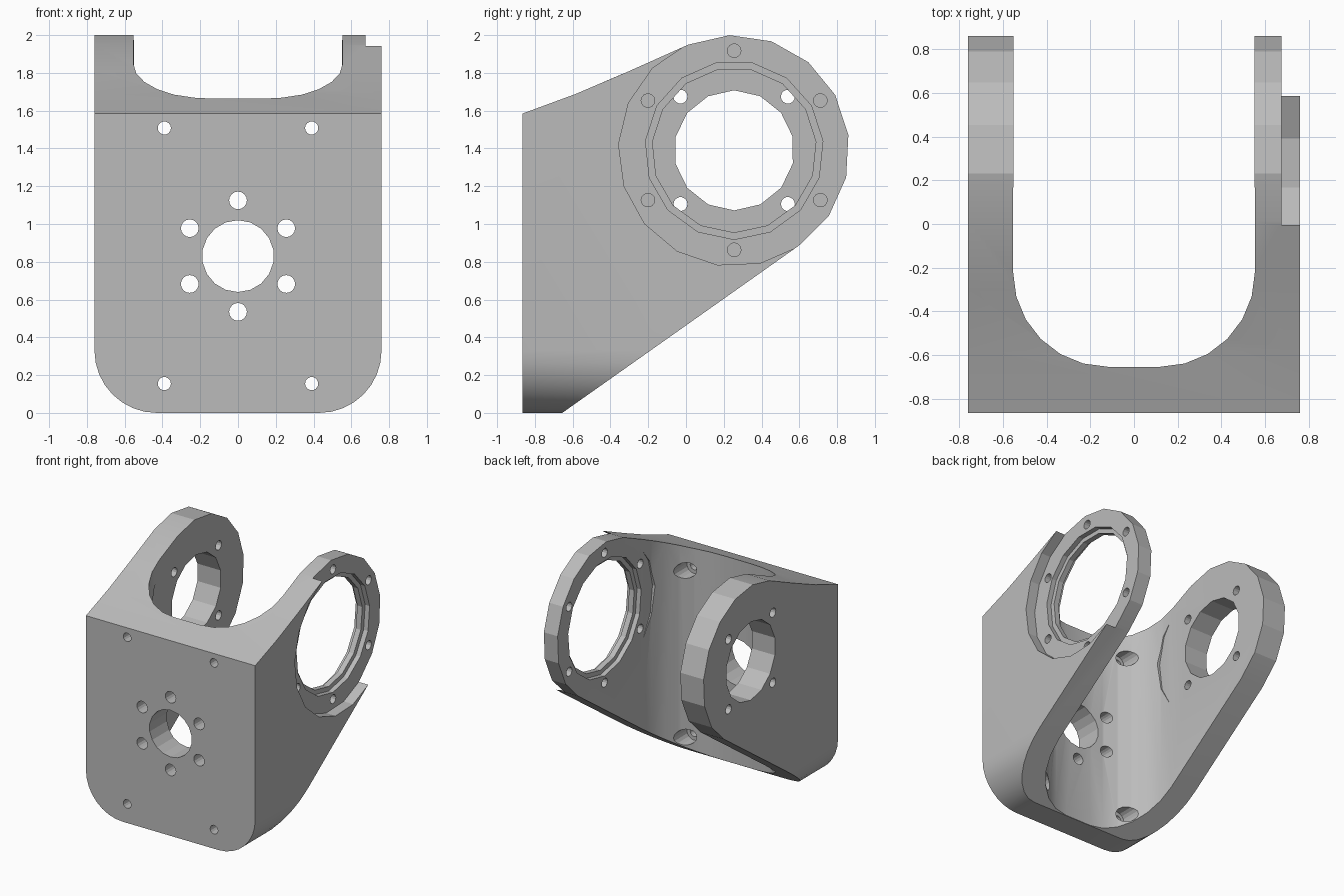
import bpy, bmesh
from math import cos, sin, radians, pi

old = bpy.data.objects.get("Cube")
if old:
    bpy.data.objects.remove(old, do_unlink=True)

X, Y, Z = 0, 1, 2
PIVOT = (0.255, 1.39)      # arm bore centre in y, z
END_R, END_SIDES, END_START = 0.61, 17, 92.3

metal = bpy.data.materials.new("light grey metal")
metal.use_nodes = True
GREY = (0.5, 0.5, 0.5, 1)
metal.diffuse_color = GREY
metal.node_tree.nodes["Principled BSDF"].inputs["Base Color"].default_value = GREY


def arc(centre, radius, angles):
    return [(centre[0] + radius * cos(radians(a)), centre[1] + radius * sin(radians(a)))
            for a in angles]


def ring(centre, radius, sides, start=0.0):
    return arc(centre, radius, [start + 360 * i / sides for i in range(sides)])


def prism(name, axis, outline, lo, hi):
    """Extrude a 2D outline along an axis."""
    bm = bmesh.new()

    def place(point, depth):
        co = list(point)
        co.insert(axis, depth)
        return bm.verts.new(co)

    a = [place(p, lo) for p in outline]
    b = [place(p, hi) for p in outline]
    bm.faces.new(a)
    bm.faces.new(b)
    for i in range(len(a)):
        j = (i + 1) % len(a)
        bm.faces.new((a[i], a[j], b[j], b[i]))
    bmesh.ops.recalc_face_normals(bm, faces=bm.faces)
    mesh = bpy.data.meshes.new(name)
    bm.to_mesh(mesh)
    bm.free()
    mesh.materials.append(metal)
    obj = bpy.data.objects.new(name, mesh)
    bpy.context.collection.objects.link(obj)
    return obj


def carve(target, cutter, operation="DIFFERENCE"):
    bpy.context.view_layer.objects.active = target
    mod = target.modifiers.new("carve", "BOOLEAN")
    mod.operation, mod.solver, mod.object = operation, "EXACT", cutter
    bpy.ops.object.modifier_apply(modifier=mod.name)
    bpy.data.objects.remove(cutter, do_unlink=True)


# Side profile: front wall sweeping back to a rounded arm end
step = 360 / END_SIDES
arm_end = arc(PIVOT, END_R, [END_START + step * k for k in range(-7, 2)])
profile = ([(-0.865, -0.05), (-0.726, -0.05)] + arm_end
           + [(-0.3, 1.81), (-0.58, 1.69), (-0.865, 1.585)])
bracket = prism("bracket", X, profile, -0.9, 0.9)

# Front outline with rounded lower corners
corner = arc((0.43, 0.33), 0.33, [-90 + 11.25 * i for i in range(9)])
right_half = corner + [(0.76, 2.5)]
outline = right_half + [(-x, z) for x, z in reversed(right_half)]
carve(bracket, prism("front_outline", Y, outline, -2, 2), "INTERSECT")

# U-shaped channel between the arms
bend = arc((0.12, -0.22), 0.433, [-90 + 15 * i for i in range(7)])
half = bend + [(0.55, 1.5)]
channel = half + [(-x, y) for x, y in reversed(half)]
carve(bracket, prism("channel", Z, channel, -1, 3))

# Round clearance at the inner faces, and outer recess on the left arm
end_ring = ring(PIVOT, END_R + 0.003, END_SIDES, END_START)
carve(bracket, prism("clearance", X, end_ring, -0.551, 0.551))
carve(bracket, prism("outer_recess", X, end_ring, 0.675, 1))

# Arm bores: stepped on the left, plain on the right
carve(bracket, prism("left_bore", X, ring(PIVOT, 0.435, 15, 78), 0.3, 1))
carve(bracket, prism("left_bore_step", X, ring(PIVOT, 0.472, 15, 78), 0.635, 1))
carve(bracket, prism("left_bore_inner_step", X, ring(PIVOT, 0.472, 15, 78), 0.3, 0.59))
carve(bracket, prism("right_bore", X, ring(PIVOT, 0.318, 14, 13), -1, -0.3))

# Bolt circles on the arms
for c in ring(PIVOT, 0.527, 6, 30):
    carve(bracket, prism("left_bolt_hole", X, ring(c, 0.036, 14), 0.3, 1))
for c in ring(PIVOT, 0.402, 4, 45):
    carve(bracket, prism("right_bolt_hole", X, ring(c, 0.037, 14), -1, -0.3))

# Front wall: hub hole, its bolt circle, and counterbored corner holes
HUB = (0, 0.83)
carve(bracket, prism("hub_hole", Y, ring(HUB, 0.19, 18, 10), -1, 0))
for c in ring(HUB, 0.295, 6, 30):
    carve(bracket, prism("hub_bolt_hole", Y, ring(c, 0.047, 16), -1, 0))
for x in (-0.39, 0.39):
    for z in (0.155, 1.508):
        carve(bracket, prism("corner_hole", Y, ring((x, z), 0.035, 14), -1, 0))
        carve(bracket, prism("counterbore", Y, ring((x, z), 0.065, 16), -0.66, 0))

# Smooth the gentle bends, keep facets and edges sharp
bpy.ops.object.select_all(action="DESELECT")
bracket.select_set(True)
bpy.context.view_layer.objects.active = bracket
bpy.ops.object.shade_smooth_by_angle(angle=radians(18))
